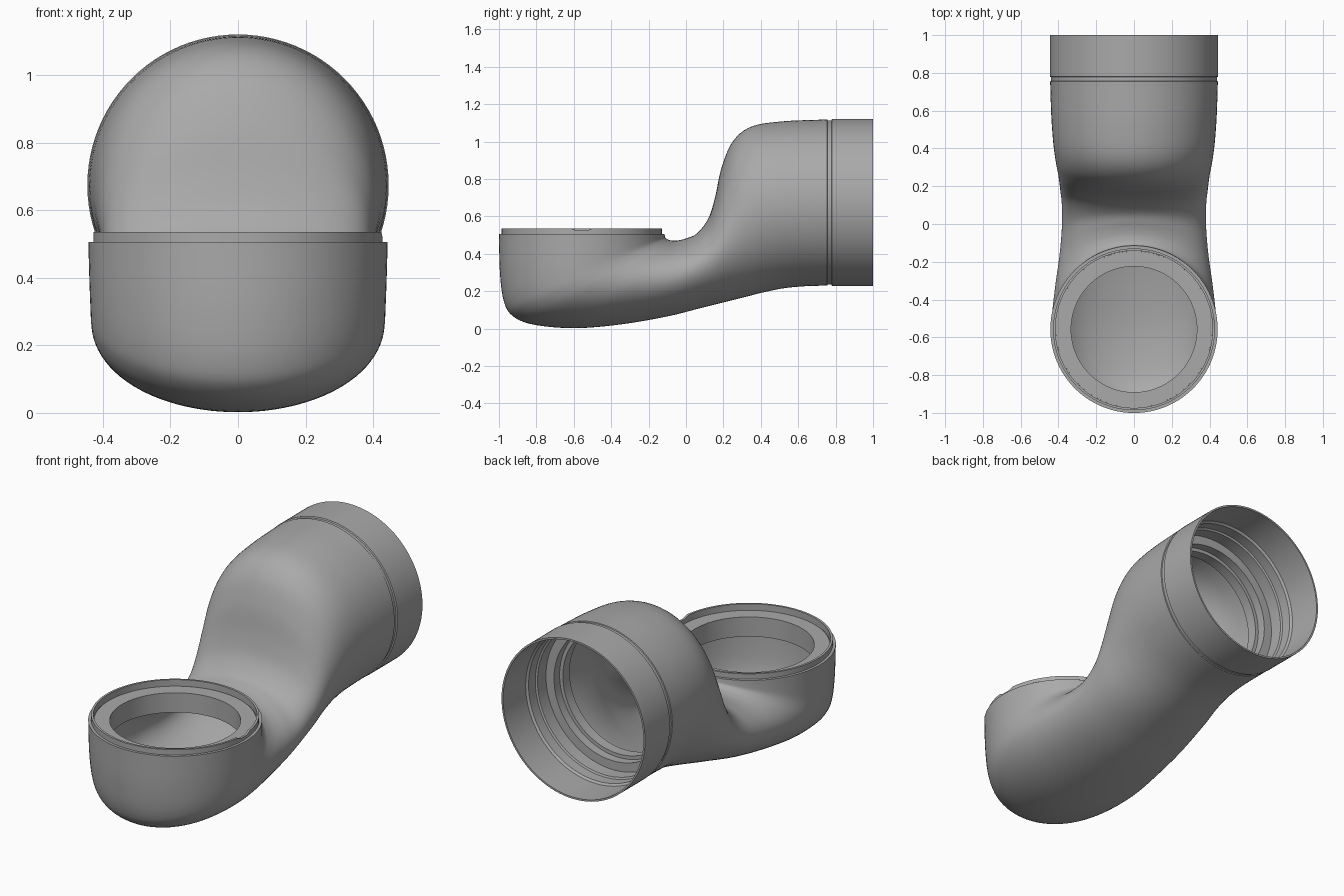
import bpy
import bmesh
from math import sin, cos, tau
from mathutils import Vector

cube = bpy.data.objects.get("Cube")
if cube:
    bpy.data.objects.remove(cube, do_unlink=True)

SEGMENTS = 96
STEPS = 6

grey = bpy.data.materials.new("plain grey")
grey.use_nodes = True
colour = (0.4, 0.4, 0.4, 1)
grey.diffuse_color = colour
grey.node_tree.nodes["Principled BSDF"].inputs["Base Color"].default_value = colour


def skin(name, rings, flip=False):
    """Join closed rings of points into one smooth surface."""
    bm = bmesh.new()
    loops = [[bm.verts.new(p) for p in ring] for ring in rings]
    for a, b in zip(loops, loops[1:]):
        for i in range(len(a)):
            j = (i + 1) % len(a)
            bm.faces.new((a[i], a[j], b[j], b[i]))
    bmesh.ops.recalc_face_normals(bm, faces=bm.faces)
    if flip:
        bmesh.ops.reverse_faces(bm, faces=bm.faces)
    mesh = bpy.data.meshes.new(name)
    bm.to_mesh(mesh)
    bm.free()
    mesh.materials.append(grey)
    obj = bpy.data.objects.new(name, mesh)
    bpy.context.collection.objects.link(obj)
    bpy.ops.object.select_all(action="DESELECT")
    obj.select_set(True)
    bpy.context.view_layer.objects.active = obj
    bpy.ops.object.shade_smooth_by_angle(angle=0.6)
    return obj


def lathe(name, profile, place):
    """Turn (radius, height) points; place maps (u, v, height) to space."""
    return skin(name, [[place(r * cos(tau * i / SEGMENTS), r * sin(tau * i / SEGMENTS), h)
                        for i in range(SEGMENTS)] for r, h in profile])


def smooth_stations(rows):
    """Catmull-Rom interpolation through the section stations."""
    rows = [Vector(r) for r in rows]
    padded = [2 * rows[0] - rows[1]] + rows + [2 * rows[-1] - rows[-2]]
    out = []
    for p, q, r, s in zip(padded, padded[1:], padded[2:], padded[3:]):
        for k in range(STEPS):
            t = k / STEPS
            out.append(q + (r - p) * (t / 2) + (2 * p - 5 * q + 4 * r - s) * (t * t / 2)
                       + (3 * q - p - 3 * r + s) * (t ** 3 / 2))
    return out + [rows[-1]]


def duct_rings(rows, inset):
    rings = []
    for oy, oz, iy, iz, w in smooth_stations(rows):
        low, high = Vector((0, oy, oz)), Vector((0, iy, iz))
        half = (high - low) / 2
        half -= half.normalized() * inset
        mid = (low + high) / 2
        side = Vector((w - inset, 0, 0))
        rings.append([mid + half * cos(tau * i / SEGMENTS) + side * sin(tau * i / SEGMENTS)
                      for i in range(SEGMENTS)])
    return rings


# Sections of the bent duct: outer y, z, inner y, z, half width
stations = [
    (-1.0, .505, -.115, .505, .443), (-.995, .3, -.113, .495, .44),
    (-.975, .15, -.11, .485, .437), (-.93, .07, -.1, .478, .435),
    (-.82, .022, -.085, .472, .43), (-.6, .002, -.05, .47, .415),
    (-.35, .022, 0, .482, .395), (-.1, .065, .06, .51, .382),
    (.08, .11, .12, .59, .382), (.2, .14, .155, .7, .39),
    (.32, .17, .19, .86, .4), (.42, .195, .25, 1.0, .415),
    (.52, .215, .35, 1.08, .428), (.63, .226, .52, 1.108, .438),
    (.755, .23, .755, 1.118, .444),
]
skin("duct_outer_shell", duct_rings(stations, 0))
skin("duct_inner_shell", duct_rings(stations[:-1], .03), flip=True)

# Upper mouth: raised lip, recessed flange and short inner tube
rim = lathe("upper_mouth", [
    (.443, .505), (.428, .505), (.428, .535), (.416, .535), (.416, .5),
    (.333, .5), (.333, .39), (.345, .39), (.345, .49), (.412, .49)],
    lambda u, v, h: (u, v - .5575, h))

# Small locating notch in the lip
for vert in rim.data.vertices:
    if vert.co.z > .53 and vert.co.x > 0 and abs(vert.co.y + .5575) < .03:
        vert.co.z -= .012

# Rear socket: groove, collar and stepped bore
lathe("rear_socket", [
    (.444, .755), (.439, .757), (.439, .777), (.446, .78), (.446, 1),
    (.436, 1), (.436, .8), (.425, .79), (.425, .73), (.415, .725),
    (.415, .65), (.365, .65), (.365, .6), (.345, .6), (.345, .54),
    (.4, .54)],
    lambda u, v, h: (u, h, v + .674))
